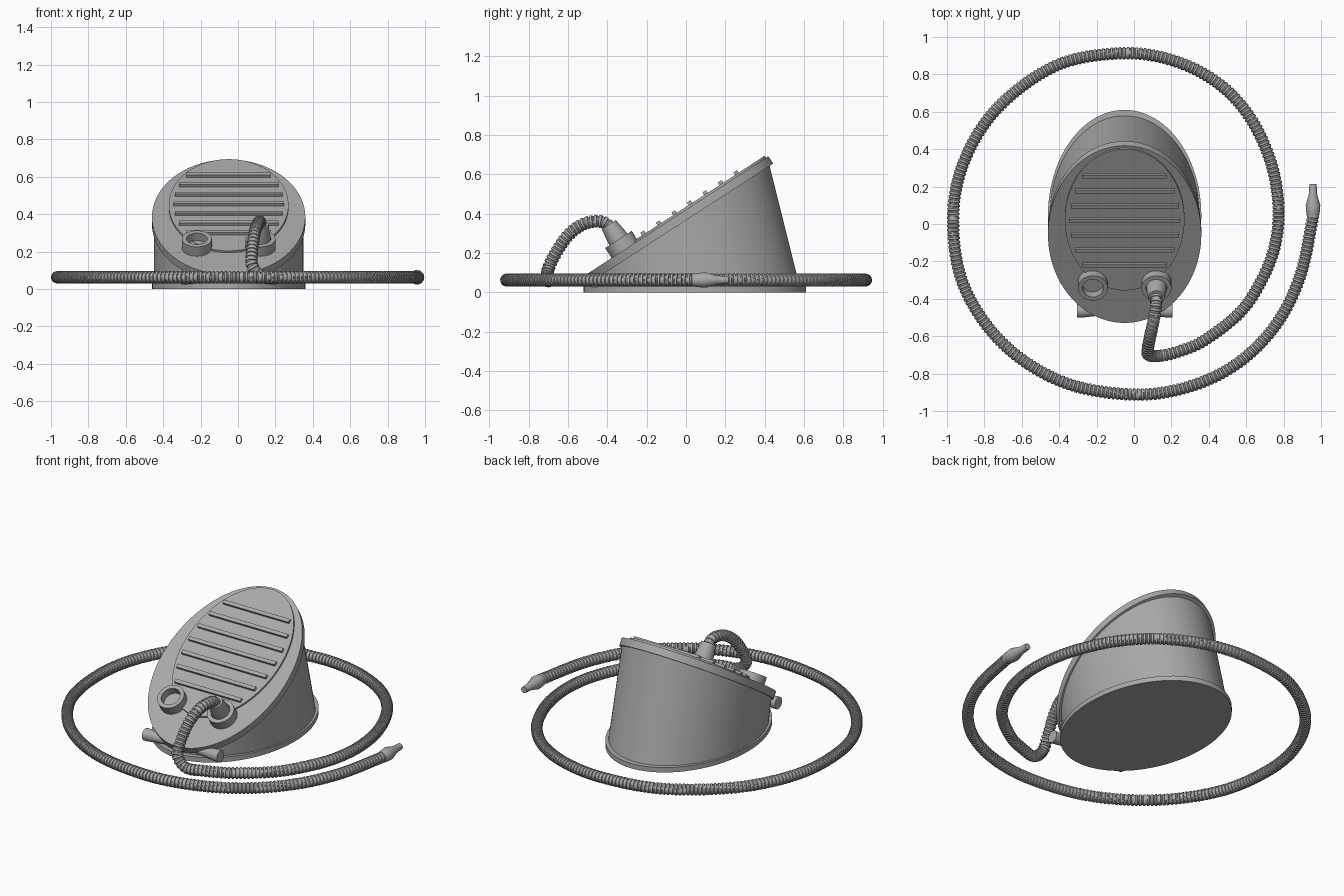
import bpy, bmesh
from math import sin, cos, pi, radians, sqrt
from mathutils import Vector, Matrix

cube = bpy.data.objects.get("Cube")
if cube:
    bpy.data.objects.remove(cube, do_unlink=True)

grey = bpy.data.materials.new("plain grey")
grey.use_nodes = True
grey.diffuse_color = (0.4, 0.4, 0.4, 1)
grey.node_tree.nodes["Principled BSDF"].inputs["Base Color"].default_value = (0.4, 0.4, 0.4, 1)


def loft(name, rings, frame=Matrix()):
    """Skin a list of equal point rings, with capped ends."""
    bm = bmesh.new()
    rows = [[bm.verts.new(frame @ Vector(p)) for p in ring] for ring in rings]
    n = len(rows[0])
    for a, b in zip(rows, rows[1:]):
        for i in range(n):
            j = (i + 1) % n
            bm.faces.new((a[i], a[j], b[j], b[i]))
    bm.faces.new(rows[0][::-1])
    bm.faces.new(rows[-1])
    bmesh.ops.recalc_face_normals(bm, faces=bm.faces)
    mesh = bpy.data.meshes.new(name)
    bm.to_mesh(mesh)
    bm.free()
    mesh.materials.append(grey)
    obj = bpy.data.objects.new(name, mesh)
    bpy.context.collection.objects.link(obj)
    bpy.ops.object.select_all(action='DESELECT')
    obj.select_set(True)
    bpy.context.view_layer.objects.active = obj
    bpy.ops.object.shade_smooth_by_angle(angle=radians(30))
    return obj


def ellipse(rx, ry, z=0, cx=0, cy=0, n=96):
    return [(cx + rx * cos(2 * pi * i / n), cy + ry * sin(2 * pi * i / n), z) for i in range(n)]


def lathe(name, profile, frame, n=32):
    return loft(name, [ellipse(r, r, z, n=n) for r, z in profile], frame)


# Frames: the floor plate and the tilted pedal
floor = Matrix.Translation((-0.05, 0.045, 0))
pedal = Matrix.Translation((-0.05, -0.055, 0.385)) @ Matrix.Rotation(radians(33), 4, 'X')
RX, RY, THICK = 0.41, 0.565, 0.045

# Floor plate, bellows and pedal plate
loft("floor_plate", [ellipse(RX, RY, 0), ellipse(RX, RY, 0.03)], floor)
bottom = [floor @ Vector(p) for p in ellipse(RX - 0.01, RY - 0.03, 0.025)]
top = [pedal @ Vector(p) for p in ellipse(RX - 0.01, RY - 0.02, -THICK + 0.005)]
loft("bellows", [bottom, top])
loft("pedal_plate", [ellipse(RX, RY, -THICK), ellipse(RX, RY, 0)], pedal)

# Raised foot pad with grip ribs
PAD_Y, PAD_RX, PAD_RY, PAD_H = 0.10, 0.32, 0.45, 0.012
loft("foot_pad", [ellipse(PAD_RX, PAD_RY, z, cy=PAD_Y) for z in (-0.01, PAD_H)], pedal)
for k in range(-3, 4):
    d = k * 0.094
    half = PAD_RX * sqrt(1 - (d / PAD_RY) ** 2) - 0.025
    y = PAD_Y + d
    section = [(y - 0.011, 0), (y + 0.011, 0), (y + 0.011, 0.028), (y - 0.011, 0.028)]
    loft("grip_rib", [[(x, *p) for p in section] for x in (-half, half)], pedal)

# Two air ports, one holding the hose fitting
for side, label in ((-1, "right"), (1, "left")):
    port = pedal @ Matrix.Translation((side * 0.17, -0.305, 0))
    lathe(label + "_port", [(0.08, -0.01), (0.08, 0.06), (0.056, 0.06), (0.056, 0.01)], port)
    if side == 1:
        lathe("hose_fitting", [(0.054, 0), (0.054, 0.07), (0.043, 0.15)], port)

# Hinge bar across the low end, flared at both tips
hinge = Matrix.Translation((-0.05, -0.465, 0.06)) @ Matrix.Rotation(radians(90), 4, 'Y')
lathe("hinge_bar", [(0.036, -0.256), (0.036, -0.235), (0.018, -0.07),
                    (0.018, 0.07), (0.036, 0.235), (0.036, 0.256)], hinge)

# Hose path: an arch out of the port, then a coil lying flat
arch = [(0.12, -0.375, 0.325), (0.118, -0.43, 0.36), (0.105, -0.515, 0.35),
        (0.088, -0.595, 0.295), (0.075, -0.662, 0.2), (0.078, -0.7, 0.12)]
coil = [(0.14, -0.705), (0.245, -0.68), (0.38, -0.62), (0.57, -0.47), (0.685, -0.295),
        (0.755, -0.11), (0.772, 0.105), (0.727, 0.345), (0.61, 0.585), (0.433, 0.765),
        (0.19, 0.88), (-0.085, 0.912), (-0.42, 0.845), (-0.73, 0.62), (-0.91, 0.33),
        (-0.967, 0.02), (-0.91, -0.33), (-0.7, -0.64), (-0.38, -0.845), (0, -0.912),
        (0.31, -0.865), (0.567, -0.735), (0.765, -0.53), (0.888, -0.28), (0.95, 0), (0.957, 0.06)]
keys = [Vector(p) for p in arch] + [Vector((x, y, 0.063)) for x, y in coil]


def smooth_path(pts, steps=24):
    """Catmull-Rom curve through the points."""
    ext = [2 * pts[0] - pts[1]] + pts + [2 * pts[-1] - pts[-2]]
    out = []
    for a, b, c, d in zip(ext, ext[1:], ext[2:], ext[3:]):
        for s in range(steps):
            t = s / steps
            out.append(0.5 * (2 * b + (c - a) * t + (2 * a - 5 * b + 4 * c - d) * t * t
                              + (3 * b - a - 3 * c + d) * t ** 3))
    return out + [pts[-1]]


path = smooth_path(keys)
dist = [0.0]
for a, b in zip(path, path[1:]):
    dist.append(dist[-1] + (b - a).length)

# Corrugated hose: square ridges swept along the path
PITCH, SIDES = 0.022, 14
rings, seg, normal = [], 0, Vector((1, 0, 0))
for k in range(int(dist[-1] / PITCH)):
    for part, radius in ((0, 0.033), (0.5, 0.033), (0.6, 0.028), (0.9, 0.028)):
        s = (k + part) * PITCH
        while dist[seg + 1] < s:
            seg += 1
        a, b = path[seg], path[seg + 1]
        centre = a.lerp(b, (s - dist[seg]) / (dist[seg + 1] - dist[seg]))
        tangent = (path[min(seg + 2, len(path) - 1)] - path[max(seg - 1, 0)]).normalized()
        normal = (normal - tangent * normal.dot(tangent)).normalized()
        side = tangent.cross(normal)
        rings.append([centre + radius * (normal * cos(2 * pi * i / SIDES) + side * sin(2 * pi * i / SIDES))
                      for i in range(SIDES)])
loft("hose", rings)

# Tapered nozzle on the free end
nozzle = Matrix.Translation((0.957, 0.04, 0.063)) @ Matrix.Rotation(radians(-90), 4, 'X')
lathe("nozzle", [(0.03, 0), (0.035, 0.01), (0.039, 0.06), (0.023, 0.115), (0.019, 0.175)], nozzle)
